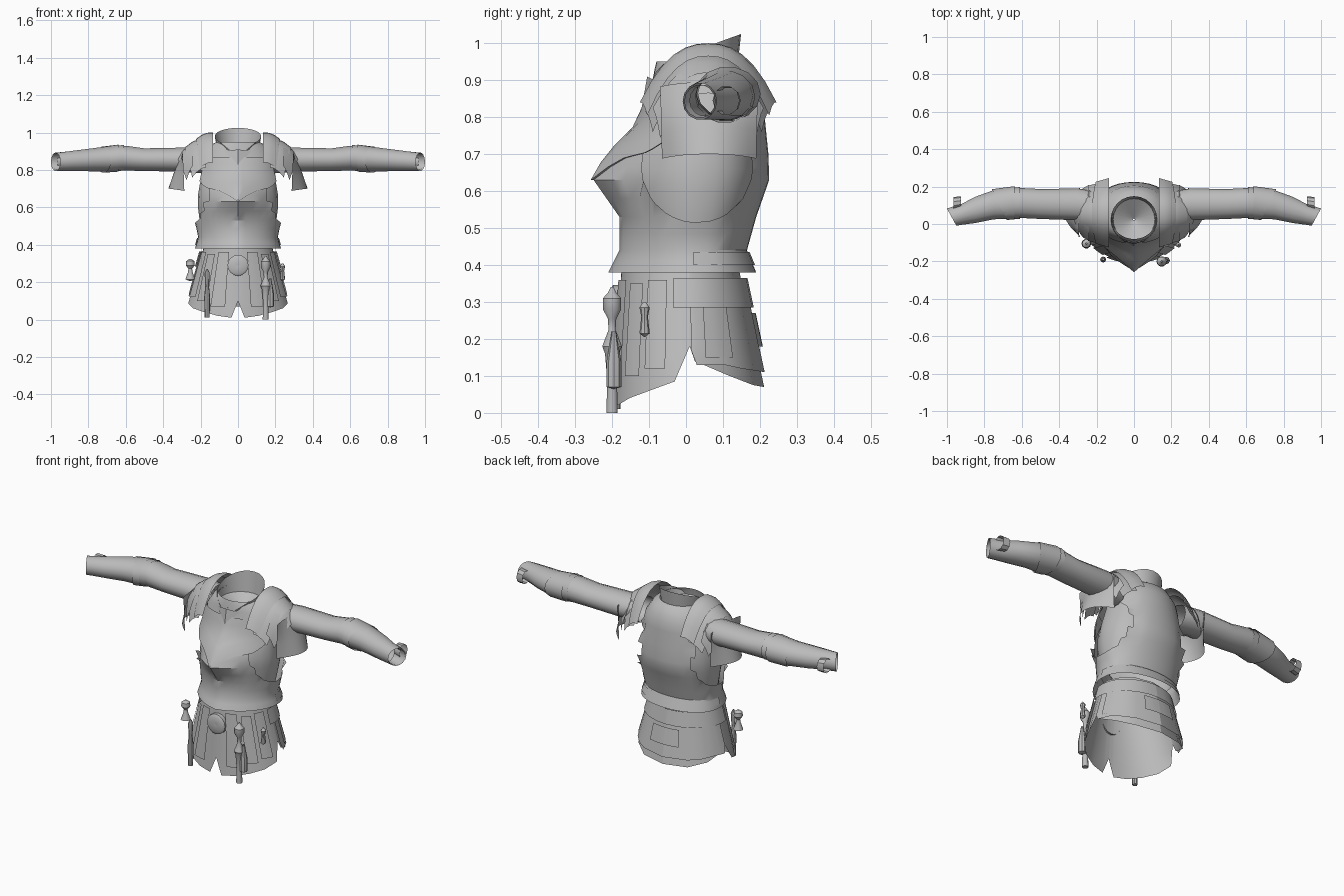
import bpy, bmesh
from math import sin, cos, radians, pi, sqrt
from mathutils import Vector

cube = bpy.data.objects.get("Cube")
if cube:
    bpy.data.objects.remove(cube)

steel = bpy.data.materials.new("plain_grey")
steel.use_nodes = True
GREY = (0.5, 0.5, 0.5, 1)
steel.diffuse_color = GREY
steel.node_tree.nodes["Principled BSDF"].inputs["Base Color"].default_value = GREY


def finish(name, bm, mirror=False, angle=30):
    bmesh.ops.recalc_face_normals(bm, faces=bm.faces)
    mesh = bpy.data.meshes.new(name)
    bm.to_mesh(mesh)
    bm.free()
    mesh.materials.append(steel)
    ob = bpy.data.objects.new(name, mesh)
    bpy.context.collection.objects.link(ob)
    bpy.ops.object.select_all(action='DESELECT')
    ob.select_set(True)
    bpy.context.view_layer.objects.active = ob
    bpy.ops.object.shade_smooth_by_angle(angle=radians(angle))
    if mirror:
        mod = ob.modifiers.new("Mirror", 'MIRROR')
        mod.use_mirror_merge = False
    return ob


def grid(rows, closed=False):
    """Skin a list of equally long point rows."""
    bm = bmesh.new()
    vs = [[bm.verts.new(p) for p in row] for row in rows]
    n = len(rows[0])
    for a, b in zip(vs, vs[1:]):
        for i in range(n if closed else n - 1):
            j = (i + 1) % n
            bm.faces.new((a[i], a[j], b[j], b[i]))
    return bm


def lerp_table(table, z):
    for a, b in zip(table, table[1:]):
        if z <= b[0]:
            t = (z - a[0]) / (b[0] - a[0])
            return [p + (q - p) * t for p, q in zip(a[1:], b[1:])]
    return table[-1][1:]


# Torso profile: height, half width, front y, back y, keel sharpness
TORSO = [(0.38, .23, -.21, .19, .2), (0.44, .213, -.18, .165, .2),
         (0.53, .23, -.18, .19, .25), (0.63, .243, -.25, .225, .45),
         (0.70, .235, -.21, .223, .4), (0.78, .215, -.13, .215, .2),
         (0.87, .19, -.095, .205, 0), (0.93, .15, -.085, .175, 0),
         (0.95, .115, -.08, .145, 0)]


def torso(deg, z, off=0.0):
    w, yf, yb, keel = lerp_table(TORSO, z)
    t = radians(deg)
    s, c = sin(t), cos(t)
    mid = 0.02
    if c >= 0:
        y = mid - (mid - yf + off) * (c * (1 - keel) + (1 - abs(s)) * keel)
    else:
        y = mid + (yb - mid + off) * abs(c) ** 0.8
    return Vector(((w + off) * s, y, z))


# Cuirass with armholes trimmed to clean ellipses
heights = [.38, .41, .44, .485, .53, .58, .63, .665, .70, .74, .78, .825, .87, .90, .93, .95]
bm = grid([[torso(i * 10, z) for i in range(36)] for z in heights], True)
HY, HZ, HR = .03, .665, .15


def hole(p):
    return sqrt((p.y - HY) ** 2 + (p.z - HZ) ** 2) / HR


gone = [f for f in bm.faces if abs(f.calc_center_median().x) > .1 and hole(f.calc_center_median()) < 1]
bmesh.ops.delete(bm, geom=gone, context='FACES')
for v in bm.verts:
    if v.is_boundary and .4 < v.co.z < .9:
        k = hole(v.co)
        v.co.y = HY + (v.co.y - HY) / k
        v.co.z = HZ + (v.co.z - HZ) / k
finish("cuirass", bm)

# Padded body under the armholes
finish("under_body", grid([[torso(i * 15, z, -.025) for i in range(24)]
                           for z in (.46, .53, .6, .66, .72, .78, .87)], True))

# Upper breastplate with a pointed lower edge
EDGE = [(0, .63), (12, .665), (25, .69), (45, .705), (62, .74)]
cols = []
for i in range(-10, 11):
    a = i * 6.2
    low = lerp_table(EDGE, abs(a))[0]
    cols.append([torso(a, low, 0)] + [torso(a, low + (.87 - low) * k / 5, .008) for k in range(6)])
finish("breastplate", grid(cols))

# Raised waist band at the back
finish("waist_band", grid([[torso(a, z, .005) for a in range(90, 271, 15)] for z in (.40, .435)]))

# Collar, low in front and high behind, with a sunken neck lining
ring = [radians(i * 15) for i in range(24)]
rows = []
for k in range(4):
    t = k / 3
    row = []
    for a in ring:
        top = .98 - .045 * cos(a) - .05 * max(0, cos(a)) ** 6
        base = .90 - .05 * max(0, cos(a)) ** 4
        r = .11 + .014 * t
        row.append((r * sin(a), .025 - r * cos(a), base + (top - base) * t))
    rows.append(row)
finish("collar", grid(rows, True))
finish("neck_lining", grid([[(r * sin(a), .025 - r * cos(a), z) for a in ring]
                            for r, z in ((.115, .91), (.005, .83))], True))

# Gorget wedge at the throat
finish("throat_plate", grid([[(-.07, -.085, .90), (0, -.105, .91), (.07, -.085, .90)],
                             [(-.01, -.115, .83), (0, -.12, .825), (.01, -.115, .83)]]))


# Arms: axis x, centre y, centre z, radius y, radius z
def tube(name, stations, slant=0, n=14):
    rows = []
    for i, (x, y, z, ry, rz) in enumerate(stations):
        s = slant if i == len(stations) - 1 else 0
        rows.append([(x + s * cos(2 * pi * k / n), y + ry * cos(2 * pi * k / n),
                      z + rz * sin(2 * pi * k / n)) for k in range(n)])
    finish(name, grid(rows, True), True, 35)


tube("upper_sleeve", [(.19, .09, .85, .08, .07), (.3, .105, .855, .085, .066),
                      (.5, .107, .855, .08, .062), (.6, .112, .863, .08, .068),
                      (.67, .11, .865, .078, .064)])
tube("forearm_guard", [(.61, .113, .865, .085, .07), (.68, .108, .86, .08, .07),
                       (.75, .103, .856, .078, .065), (.85, .075, .85, .07, .058),
                       (.92, .052, .846, .056, .053), (.975, .037, .843, .046, .05)], .025)
tube("elbow_cuff", [(.64, .113, .863, .089, .074), (.72, .104, .855, .082, .071)], .04)
tube("wrist_lining", [(.92, .05, .845, .04, .042), (.97, .037, .843, .042, .045)], .025)
tube("wrist_loop", [(.925, .115, .845, .033, .036), (.965, .108, .845, .036, .04)], 0, 10)


# Layered shoulder plates, arched from front to back
def shoulder(name, inner, outer, y0, y1, drop, wrap, taper=.02):
    rows = []
    for k in range(4):
        t = k / 3
        x = inner[0] + (outer[0] - inner[0]) * t
        z = inner[1] + (outer[1] - inner[1]) * t + .012 * sin(pi * t)
        row = []
        for i in range(13):
            u = i / 6 - 1
            half = (y1 - y0) / 2 - taper * t
            row.append((x - wrap * t * u * u, (y0 + y1) / 2 + half * u,
                        z - drop * abs(u) ** 2.4))
        rows.append(row)
    finish(name, grid(rows), True)


shoulder("shoulder_top_plate", (.135, 1.0), (.225, .965), -.125, .245, .16, .02)
shoulder("shoulder_middle_plate", (.17, .975), (.285, .92), -.11, .225, .16, .04)
shoulder("shoulder_cap_plate", (.24, .945), (.325, .865), -.09, .21, .12, .05)
shoulder("shoulder_lower_plate", (.295, .895), (.372, .70), -.07, .195, .012, .085, .005)


# Skirt plates: columns of (angle, top, bottom) on a flared surface
def skirt_point(deg, z, off):
    t, s = radians(deg), (.38 - z) / .28
    c = cos(t)
    ry = .175 + .02 * s if c > 0 else .145 + .06 * s
    return ((.185 + .08 * s + off) * sin(t), -(ry + off) * c, z)


def tasset(name, columns, off, mirror=True):
    rows = [[skirt_point(a, top + (low - top) * k / 4, off) for k in range(5)]
            for a, top, low in columns]
    finish(name, grid(rows), mirror)


def strip(a0, a1, top, low, n=3):
    return [(a0 + (a1 - a0) * i / n, top, low) for i in range(n + 1)]


tasset("front_skirt", [(a, .39, z) for a, z in
       ((0, .10), (4, .05), (7, .01), (22, .02), (40, .04), (60, .06), (81, .085), (93, .18))], 0)
tasset("back_skirt_inner", [(a, .39, z) for a, z in
       ((93, .18), (97, .14), (125, .10), (150, .075), (180, .07))], 0)
tasset("back_skirt_outer", [(a, .36, z) for a, z in
       ((94, .17), (98, .13), (120, .13), (135, .12), (150, .115), (180, .11))], .01)
tasset("back_belt_layer", strip(80, 180, .365, .285, 8), .018)
tasset("back_flap", strip(160, 180, .27, .18), .02)
for i, (a0, a1, top, low) in enumerate(((14, 31, .36, .07), (37, 52, .35, .10),
                                        (57, 74, .36, .12), (105, 128, .29, .15))):
    tasset("skirt_strip_%d" % (i + 1), strip(a0, a1, top, low), .012)


# Lathed belt ornaments
def lathe(name, x, y, profile, n=10, mirror=False, axis='Z'):
    rows = []
    for r, h in profile:
        row = []
        for i in range(n):
            a, b = r * cos(2 * pi * i / n), r * sin(2 * pi * i / n)
            row.append((x + a, y + b, h) if axis == 'Z' else (x + a, y + h, .29 + b))
        rows.append(row)
    finish(name, grid(rows, True), mirror, 40)


lathe("belt_buckle", 0, -.185, [(.056, .01), (.056, -.012), (.044, -.02), (.001, -.016)], 16, axis='Y')
lathe("long_tassel", .148, -.2, [(.004, .34), (.012, .325), (.026, .31), (.026, .28), (.012, .255),
                                 (.01, .225), (.028, .18), (.02, .16), (.014, .09), (.016, 0), (.001, 0)])
lathe("tassel_tail", .172, -.195, [(.006, .22), (.02, .14), (.02, .07), (.001, .065)], 8)
lathe("side_bulb", -.255, -.105, [(.004, .325), (.022, .312), (.024, .29), (.01, .272),
                                  (.012, .255), (.026, .215), (.001, .205)])
lathe("right_hanger", -.165, -.19, [(.004, .27), (.014, .25), (.01, .18), (.016, .12), (.013, .01), (.001, .01)], 8)
lathe("left_toggle", .238, -.112, [(.004, .30), (.014, .285), (.009, .26), (.014, .215), (.001, .205)], 8)
